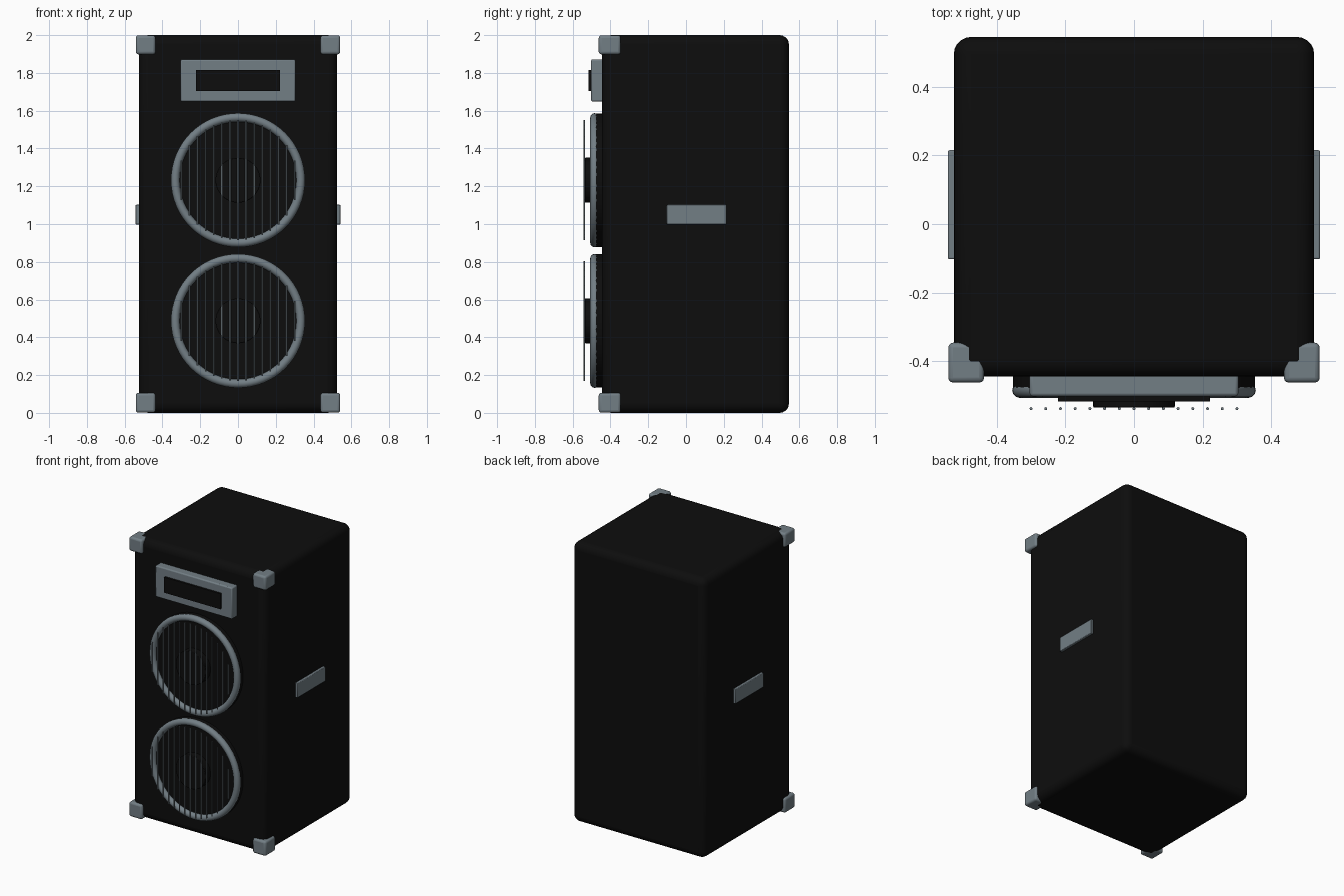
import bpy
import math

cube = bpy.data.objects.get("Cube")
if cube:
    bpy.data.objects.remove(cube, do_unlink=True)


def make_material(name, color):
    mat = bpy.data.materials.new(name)
    mat.use_nodes = True
    mat.diffuse_color = color
    bsdf = mat.node_tree.nodes["Principled BSDF"]
    bsdf.inputs["Base Color"].default_value = color
    bsdf.inputs["Roughness"].default_value = 0.6
    return mat


black = make_material("matte black", (0.004, 0.004, 0.004, 1))
grey = make_material("blue grey", (0.17, 0.21, 0.235, 1))


def finish(obj, name, mat, bevel=0, segments=2):
    obj.name = name
    obj.data.materials.append(mat)
    if bevel:
        mod = obj.modifiers.new("Bevel", "BEVEL")
        mod.width = bevel
        mod.segments = segments
    bpy.ops.object.shade_smooth_by_angle(angle=math.radians(35))
    return obj


def box(name, mat, x, y, z, bevel=0, segments=2):
    """Box from its (min, max) extents on each axis."""
    spans = (x, y, z)
    bpy.ops.mesh.primitive_cube_add(size=1, location=[(a + b) / 2 for a, b in spans])
    obj = bpy.context.object
    obj.scale = [abs(b - a) for a, b in spans]
    bpy.ops.object.transform_apply(location=False, rotation=False, scale=True)
    return finish(obj, name, mat, bevel, segments)


def disc(name, mat, radius, y, z, bevel=0):
    """Cylinder facing the front, spanning y = (min, max)."""
    bpy.ops.mesh.primitive_cylinder_add(
        vertices=48, radius=radius, depth=y[1] - y[0],
        location=(0, sum(y) / 2, z), rotation=(math.pi / 2, 0, 0))
    return finish(bpy.context.object, name, mat, bevel)


# Cabinet with rounded edges
box("cabinet", black, (-0.525, 0.525), (-0.445, 0.545), (0, 2), 0.05, 5)

# Corner protectors and side handles
for side, label in ((1, "left"), (-1, "right")):
    x = sorted((side * 0.437, side * 0.541))
    for level, z in (("bottom", (0.001, 0.106)), ("top", (1.898, 1.999))):
        box(f"{level}_{label}_corner", grey, x, (-0.462, -0.346), z, 0.014, 3)
    box(f"{label}_handle", grey, sorted((side * 0.51, side * 0.542)),
        (-0.102, 0.215), (0.998, 1.102), 0.004)

# Tweeter horn
box("horn_frame", grey, (-0.304, 0.304), (-0.502, -0.43), (1.648, 1.872), 0.008)
box("horn_mouth", black, (-0.222, 0.222), (-0.517, -0.48), (1.705, 1.815))

# Two woofers, each with a rim, centre cap and bar grille
BARS = 15
GRILLE_RADIUS = 0.318
for label, z in (("upper", 1.232), ("lower", 0.487)):
    disc(f"{label}_woofer", black, 0.353, (-0.48, -0.43), z)
    disc(f"{label}_woofer_cap", black, 0.119, (-0.535, -0.47), z, 0.004)
    bpy.ops.mesh.primitive_torus_add(
        major_segments=64, minor_segments=12, major_radius=0.332, minor_radius=0.023,
        location=(0, -0.484, z), rotation=(math.pi / 2, 0, 0))
    finish(bpy.context.object, f"{label}_woofer_rim", grey)
    for i in range(BARS):
        x = -0.3 + 0.6 * i / (BARS - 1)
        half = math.sqrt(GRILLE_RADIUS ** 2 - x ** 2)
        bpy.ops.mesh.primitive_cylinder_add(
            vertices=8, radius=0.0045, depth=2 * half, location=(x, -0.538, z))
        finish(bpy.context.object, f"{label}_grille_bar_{i + 1}", grey)
